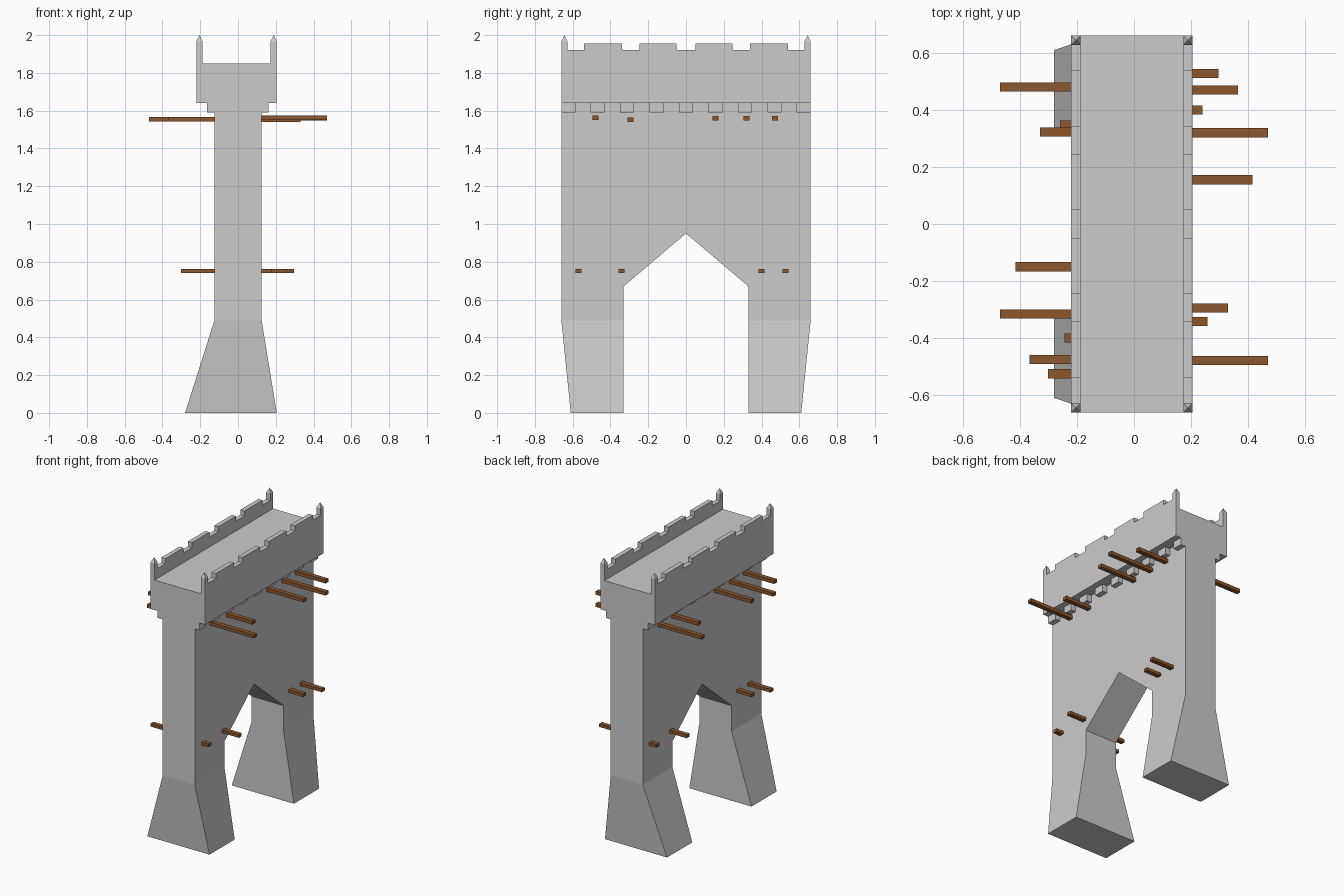
import bpy, bmesh

if "Cube" in bpy.data.objects:
    bpy.data.objects.remove(bpy.data.objects["Cube"])

wood = bpy.data.materials.new("wood")
wood.diffuse_color = (0.26, 0.095, 0.026, 1)
wood.use_nodes = True
wood.node_tree.nodes["Principled BSDF"].inputs["Base Color"].default_value = wood.diffuse_color


def finish(name, bm, mat=None):
    bmesh.ops.recalc_face_normals(bm, faces=bm.faces)
    me = bpy.data.meshes.new(name)
    bm.to_mesh(me)
    bm.free()
    ob = bpy.data.objects.new(name, me)
    bpy.context.collection.objects.link(ob)
    if mat:
        me.materials.append(mat)
    return ob


def prism(bm, pts, x0, x1):
    """Extrude a (y, z) outline from x0 to x1."""
    a = [bm.verts.new((x0, y, z)) for y, z in pts]
    b = [bm.verts.new((x1, y, z)) for y, z in pts]
    bm.faces.new(a)
    bm.faces.new(b[::-1])
    for i in range(len(pts)):
        j = (i + 1) % len(pts)
        bm.faces.new((a[i], a[j], b[j], b[i]))


def box(bm, x0, x1, y0, y1, z0, z1):
    prism(bm, [(y0, z0), (y1, z0), (y1, z1), (y0, z1)], x0, x1)


# Wall with pointed opening, standing on two flared feet
bm = bmesh.new()
prism(bm, [(-.66, .49), (-.66, 1.64), (.66, 1.64), (.66, .49), (.33, .49),
           (.33, .67), (0, .95), (-.33, .67), (-.33, .49)], -.125, .125)
bmesh.ops.delete(bm, geom=[f for f in bm.faces if abs(f.normal.z) > .99 or
                           all(abs(v.co.z - .49) < .001 for v in f.verts)],
                 context='FACES_ONLY')
for s in (-1, 1):
    low = [bm.verts.new((x, s * y, 0)) for x, y in
           ((-.28, .61), (.205, .61), (.205, .33), (-.28, .33))]
    high = [bm.verts.new((x, s * y, .49)) for x, y in
            ((-.125, .66), (.125, .66), (.125, .33), (-.125, .33))]
    bm.faces.new(low)
    for i in range(4):
        j = (i + 1) % 4
        bm.faces.new((low[i], low[j], high[j], high[i]))
bmesh.ops.remove_doubles(bm, verts=bm.verts, dist=.0005)
finish("gate_wall", bm)

# Overhanging walkway
bm = bmesh.new()
box(bm, -.22, .205, -.66, .66, 1.64, 1.85)
finish("walkway", bm)

# Crenellated parapets
merlons = [(-.54, -.34), (-.245, -.05), (.05, .245), (.34, .54)]
outline = [(.66, 1.85), (-.66, 1.85), (-.66, 1.92)]
for a, b in merlons:
    outline += [(a, 1.92), (a, 1.955), (b, 1.955), (b, 1.92)]
outline.append((.66, 1.92))
sides = {"left": (-.22, -.188), "right": (.173, .205)}
for side, (x0, x1) in sides.items():
    bm = bmesh.new()
    prism(bm, outline, x0, x1)
    finish(side + "_parapet", bm)

# Corner pinnacles with pyramid tips
bm = bmesh.new()
for x0, x1 in sides.values():
    for y0, y1 in ((-.66, -.628), (.628, .66)):
        ring = [(x0, y0), (x1, y0), (x1, y1), (x0, y1)]
        lo = [bm.verts.new((x, y, 1.92)) for x, y in ring]
        hi = [bm.verts.new((x, y, 1.967)) for x, y in ring]
        tip = bm.verts.new(((x0 + x1) / 2, (y0 + y1) / 2, 2))
        for i in range(4):
            j = (i + 1) % 4
            bm.faces.new((lo[i], lo[j], hi[j], hi[i]))
            bm.faces.new((hi[i], hi[j], tip))
finish("pinnacles", bm)

# Corbels below the walkway
bm = bmesh.new()
for y in (-.623, -.468, -.312, -.156, 0, .156, .312, .468, .623):
    for x0, x1 in ((-.165, -.125), (.125, .162)):
        box(bm, x0, x1, y - .037, y + .037, 1.59, 1.64)
finish("corbels", bm)

# Wooden beams: (y, z, tip x)
beams = [(-.478, 1.563, .47), (-.295, 1.553, .33), (.155, 1.56, .415),
         (.32, 1.56, .47), (.47, 1.56, .365),
         (.48, 1.555, -.47), (.322, 1.555, -.33), (-.15, 1.555, -.415),
         (-.315, 1.555, -.47), (-.475, 1.555, -.367),
         (-.57, .752, .18), (-.342, .752, .257), (.4, .752, .24), (.527, .752, .297),
         (.575, .752, -.185), (.347, .752, -.26), (-.4, .752, -.243), (-.525, .752, -.302)]
bm = bmesh.new()
for y, z, x in beams:
    h = .011 if z < 1 else .012
    a, b = sorted((x, .115 if x > 0 else -.115))
    box(bm, a, b, y - .016, y + .016, z - h, z + h)
finish("beams", bm, wood)
